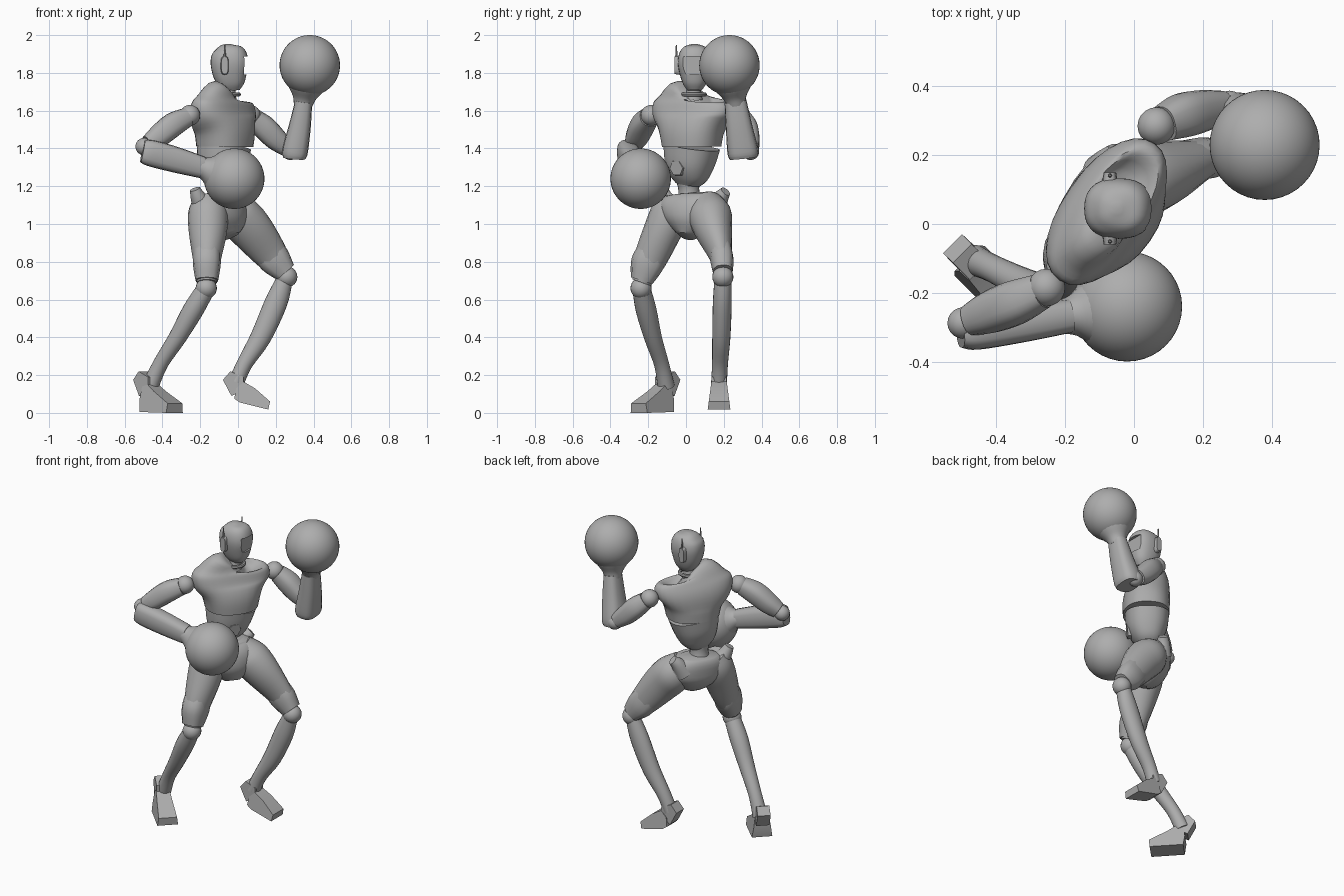
import bpy, bmesh, math
from mathutils import Vector

if "Cube" in bpy.data.objects:
    bpy.data.objects.remove(bpy.data.objects["Cube"])

grey = bpy.data.materials.new("plain_grey")
grey.use_nodes = True
COLOUR = (0.42, 0.42, 0.42, 1)
grey.diffuse_color = COLOUR
grey.node_tree.nodes["Principled BSDF"].inputs["Base Color"].default_value = COLOUR


def finish(name, bm, angle=40):
    bmesh.ops.recalc_face_normals(bm, faces=bm.faces)
    mesh = bpy.data.meshes.new(name)
    bm.to_mesh(mesh)
    bm.free()
    mesh.materials.append(grey)
    ob = bpy.data.objects.new(name, mesh)
    bpy.context.collection.objects.link(ob)
    bpy.ops.object.select_all(action='DESELECT')
    ob.select_set(True)
    bpy.context.view_layer.objects.active = ob
    bpy.ops.object.shade_smooth_by_angle(angle=math.radians(angle))
    return ob


def spline(p0, p1, p2, p3, t):
    return p1 + 0.5 * t * (p2 - p0 + t * (2 * p0 - 5 * p1 + 4 * p2 - p3
                                          + t * (3 * (p1 - p2) + p3 - p0)))


def loft(name, stations, u=(0, 1, 0), power=2.0, sides=20, steps=4):
    """Skin rounded sections (x, y, z, half width along u, half depth)."""
    pts = [Vector(s[:3]) for s in stations]
    rad = [Vector((s[3], s[-1], 0)) for s in stations]
    path, radii = [], []
    last = len(pts) - 1
    for i in range(last):
        k = [max(i - 1, 0), i, i + 1, min(i + 2, last)]
        for j in range(steps):
            path.append(spline(*[pts[q] for q in k], j / steps))
            radii.append(spline(*[rad[q] for q in k], j / steps))
    path.append(pts[-1])
    radii.append(rad[-1])
    bm = bmesh.new()
    rings = []
    for i, c in enumerate(path):
        t = (path[min(i + 1, len(path) - 1)] - path[max(i - 1, 0)]).normalized()
        side = Vector(u)
        side = (side - t * side.dot(t)).normalized()
        deep = t.cross(side)
        ring = []
        for k in range(sides):
            a = math.tau * k / sides
            ca, sa = math.cos(a), math.sin(a)
            ca = math.copysign(abs(ca) ** (2 / power), ca)
            sa = math.copysign(abs(sa) ** (2 / power), sa)
            ring.append(bm.verts.new(c + side * ca * radii[i].x + deep * sa * radii[i].y))
        rings.append(ring)
    for r, s in zip(rings, rings[1:]):
        for k in range(sides):
            n = (k + 1) % sides
            bm.faces.new((r[k], r[n], s[n], s[k]))
    bm.faces.new(rings[0])
    bm.faces.new(rings[-1])
    return finish(name, bm)


def ball(name, centre, r, seg=20):
    bm = bmesh.new()
    bmesh.ops.create_uvsphere(bm, u_segments=seg, v_segments=seg * 3 // 4, radius=r)
    bmesh.ops.translate(bm, verts=bm.verts, vec=centre)
    return finish(name, bm)


def prism(name, profile, origin, forward, width, taper):
    """Extrude a side outline sideways, narrower towards the top."""
    f = Vector((*forward, 0)).normalized()
    side = Vector((-f.y, f.x, 0))
    top = max(z for s, z in profile)
    bm = bmesh.new()
    loops = []
    for sign in (-1, 1):
        loops.append([bm.verts.new(Vector((*origin, z)) + f * s
                      + side * sign * width / 2 * (1 - taper * z / top))
                      for s, z in profile])
    a, b = loops
    for k in range(len(a)):
        n = (k + 1) % len(a)
        bm.faces.new((a[k], a[n], b[n], b[k]))
    bm.faces.new(a)
    bm.faces.new(b)
    return finish(name, bm, 25)


# Torso, turned between the body's side and front
SIDE = (0.57, 0.82, 0)
loft("chest", [(-.07, .03, 1.41, .158, .138), (-.07, .03, 1.49, .18, .14),
               (-.08, .035, 1.57, .235, .125), (-.075, .035, 1.64, .235, .10),
               (-.07, .035, 1.675, .17, .08), (-.06, .04, 1.69, .08, .06)], SIDE, 2.3, 28)
loft("abdomen", [(-.10, .01, 1.21, .065, .06), (-.095, .015, 1.25, .105, .09),
                 (-.085, .02, 1.32, .132, .12), (-.075, .03, 1.41, .152, .132)], SIDE, 2.3, 28)
loft("belly_plate", [(-.02, -.03, 1.30, .05), (.012, -.052, 1.295, .042)],
     SIDE, sides=6, steps=1)
loft("waist", [(-.10, .01, 1.25, .07), (-.105, .015, 1.18, .055), (-.11, .02, 1.1, .07)])
loft("neck", [(-.055, .04, 1.66, .048), (-.05, .042, 1.71, .038), (-.045, .045, 1.76, .042)])
bpy.ops.mesh.primitive_torus_add(location=(-.055, .04, 1.686), major_radius=.06,
                                 minor_radius=.011, major_segments=24, minor_segments=8)
collar = bpy.context.object
collar.name = "collar"
collar.data.materials.append(grey)
bpy.ops.object.shade_smooth_by_angle()

# Head with recessed visor
head = loft("head", [(-.03, .045, 1.705, .035, .04), (-.035, .045, 1.74, .06, .07),
                     (-.043, .045, 1.80, .08, .092), (-.045, .045, 1.86, .088, .1),
                     (-.047, .045, 1.91, .078, .088), (-.05, .045, 1.94, .052, .055),
                     (-.05, .045, 1.953, .012, .012)], (0, 1, 0), 2.4, 28)
bpy.ops.mesh.primitive_cube_add(size=1, location=(.06, .045, 1.84))
cutter = bpy.context.object
cutter.name = "visor_cutter"
cutter.hide_render = True
cutter.scale = (.054, .12, .095)
cut = head.modifiers.new("visor", 'BOOLEAN')
cut.object = cutter
cut.solver = 'EXACT'
bpy.context.view_layer.objects.active = head
bpy.ops.object.modifier_apply(modifier=cut.name)
bpy.data.objects.remove(cutter)
for side, s in (("left", 1), ("right", -1)):
    y = .045 + s * .08
    loft(side + "_ear", [(-.07, y, 1.84, .05, .022), (-.07, y + s * .025, 1.84, .046, .018)],
         (0, 0, 1), 3, steps=1)
    loft(side + "_antenna", [(-.07, y + s * .016, 1.87, .007), (-.07, y + s * .016, 1.947, .003)],
         sides=8, steps=1)

# Pelvis and hip horns
loft("pelvis", [(-.04, 0, .935, .04, .05), (-.06, .015, .99, .125, .105),
                (-.09, .03, 1.07, .185, .125), (-.115, .04, 1.13, .175, .10),
                (-.12, .04, 1.16, .12, .07)], (.45, .89, 0), 2.2, 24)
loft("right_hip_horn", [(-.18, -.08, 1.08, .06), (-.21, -.11, 1.14, .042),
                        (-.228, -.125, 1.185, .028)])
loft("left_hip_horn", [(-.09, .15, 1.08, .06), (-.07, .185, 1.14, .042),
                       (-.05, .21, 1.172, .028)])

# Legs
loft("right_thigh", [(-.15, -.05, 1.13, .08), (-.158, -.08, 1.06, .105),
                     (-.16, -.13, .95, .10), (-.165, -.195, .80, .085, .072),
                     (-.165, -.235, .69, .052)])
loft("left_thigh", [(-.06, .10, 1.12, .08), (-.005, .125, 1.05, .115, .115),
                    (.07, .145, .97, .10, .115), (.18, .185, .83, .06, .088),
                    (.245, .195, .745, .05, .055)])
loft("right_thigh_guard", [(-.165, -.175, .87, .075, .072), (-.165, -.205, .79, .088, .074),
                           (-.165, -.235, .70, .06)], power=2.5, sides=12)
loft("left_thigh_guard", [(.14, .18, .88, .058, .085), (.195, .19, .81, .062, .085),
                          (.25, .195, .745, .052, .06)], power=2.5, sides=12)
knees = {"right": (-.168, -.238, .66), "left": (.258, .195, .72)}
shins = {"right": [(-.18, -.232, .64, .05), (-.24, -.21, .54, .055), (-.32, -.175, .40, .047),
                   (-.41, -.13, .26, .04), (-.465, -.105, .14, .045)],
         "left": [(.245, .195, .70, .045), (.20, .192, .58, .05, .06), (.12, .187, .40, .048, .055),
                  (.035, .18, .26, .042), (-.01, .175, .16, .042)]}
for side in knees:
    ball(side + "_knee", knees[side], .056)
    loft(side + "_shin", shins[side])

# Feet with separate heels
HEEL = [(-.06, .175), (-.015, .09), (.05, .12), (.05, .19), (-.02, .22)]
FLAT = [(0, .07), (.01, .005), (.21, 0), (.215, .05), (.1, .115), (.05, .15), (.01, .14)]
RAISED = [(.01, .13), (.0, .075), (.03, .055), (.18, .018), (.19, .06), (.11, .13), (.05, .165)]
feet = {"right": (FLAT, (-.485, -.10), (.7, -.7)), "left": (RAISED, (-.02, .175), (1, 0))}
for side, (outline, origin, forward) in feet.items():
    prism(side + "_foot", outline, origin, forward, .125, .35)
    prism(side + "_heel", HEEL, origin, forward, .085, .1)

# Arms
arms = {
    "right": dict(shoulder=(-.255, -.185, 1.575), elbow=(-.497, -.288, 1.41),
                  upper=[(-.27, -.195, 1.565, .052), (-.345, -.228, 1.525, .064),
                         (-.42, -.258, 1.465, .06), (-.475, -.28, 1.425, .046)],
                  fore=[(-.505, -.315, 1.385, .045, .06), (-.46, -.31, 1.375, .056, .07),
                        (-.33, -.29, 1.34, .055, .068), (-.19, -.267, 1.30, .05, .058)],
                  glove=(-.02, -.24, 1.24)),
    "left": dict(shoulder=(.065, .285, 1.575), elbow=(.278, .342, 1.385),
                 upper=[(.085, .292, 1.56, .052), (.14, .315, 1.51, .064),
                        (.20, .33, 1.45, .06), (.26, .342, 1.40, .046)],
                 fore=[(.298, .305, 1.35, .075, .06), (.303, .30, 1.39, .082, .068),
                       (.328, .28, 1.52, .07, .058), (.348, .262, 1.65, .058, .045)],
                 glove=(.38, .23, 1.84)),
}
for side, arm in arms.items():
    ball(side + "_shoulder", arm["shoulder"], .055)
    ball(side + "_elbow", arm["elbow"], .046)
    loft(side + "_upper_arm", arm["upper"], power=2.5)
    loft(side + "_forearm", arm["fore"], power=2.8, sides=16)
    # Round glove with a flared cuff
    centre = Vector(arm["glove"])
    wrist = Vector(arm["fore"][-1][:3])
    cuff = [(*wrist.lerp(centre, t), r) for t, r in ((-.1, .05), (.1, .062), (.35, .095), (.6, .12))]
    loft(side + "_cuff", cuff)
    ball(side + "_glove", centre, .16, 40)
